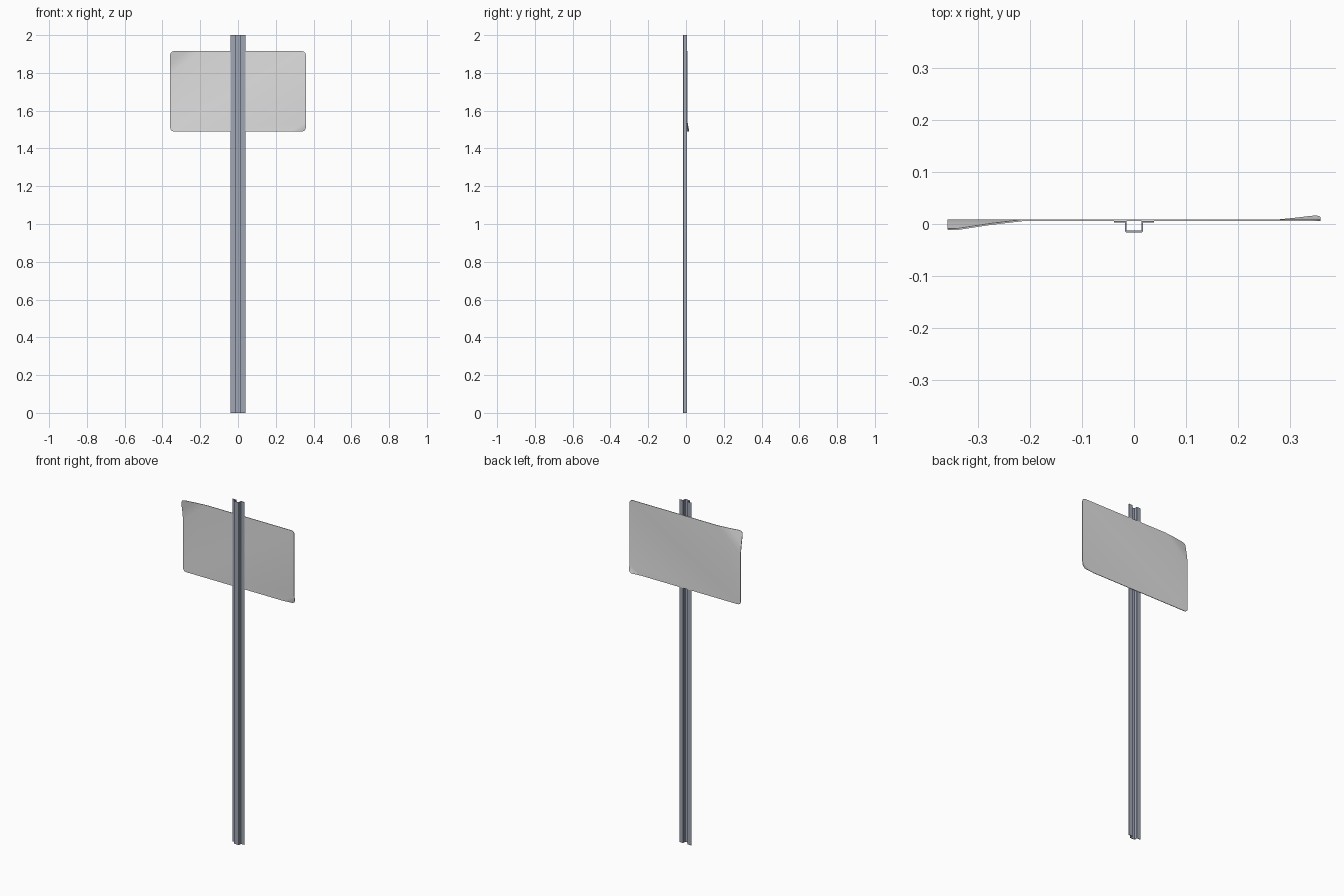
import bpy, bmesh, math
from mathutils import Vector

if "Cube" in bpy.data.objects:
    bpy.data.objects.remove(bpy.data.objects["Cube"])


def material(name, rgb):
    m = bpy.data.materials.new(name)
    m.diffuse_color = (*rgb, 1)
    m.use_nodes = True
    m.node_tree.nodes["Principled BSDF"].inputs["Base Color"].default_value = m.diffuse_color
    return m


def finish(bm, name, mat):
    bmesh.ops.recalc_face_normals(bm, faces=bm.faces[:])
    me = bpy.data.meshes.new(name)
    bm.to_mesh(me)
    bm.free()
    me.materials.append(mat)
    ob = bpy.data.objects.new(name, me)
    bpy.context.collection.objects.link(ob)
    return ob


def extrude(points, direction):
    bm = bmesh.new()
    face = bm.faces.new([bm.verts.new(p) for p in points])
    new = bmesh.ops.extrude_face_region(bm, geom=[face], use_keep_orig=True)
    verts = [v for v in new["geom"] if isinstance(v, bmesh.types.BMVert)]
    bmesh.ops.translate(bm, verts=verts, vec=direction)
    return bm


steel = material("galvanised steel", (0.35, 0.385, 0.46))
grey = material("sheet grey", (0.76, 0.76, 0.76))

# Post: hat-shaped channel, half profile mirrored in x
half = [(0.017, -0.014), (0.017, 0.003), (0.039, 0.003), (0.039, 0.006),
        (0.015, 0.006), (0.014, 0.005), (0.014, -0.012), (0.013, -0.013)]
profile = [(0.015, -0.016)] + half
profile += [(-x, y) for x, y in reversed(profile)]
finish(extrude([(x, y, 0) for x, y in profile], (0, 0, 2)), "post", steel)

# Sign plate: rounded rectangle
W, Z0, Z1, R, Y, T = 0.359, 1.49, 1.915, 0.02, 0.006, 0.003
outline = []
for i, (cx, cz) in enumerate([(W - R, Z1 - R), (R - W, Z1 - R),
                              (R - W, Z0 + R), (W - R, Z0 + R)]):
    for k in range(5):
        a = math.radians(90 * i + 22.5 * k)
        outline.append((cx + R * math.cos(a), Y, cz + R * math.sin(a)))
bm = extrude(outline, (0, T, 0))

# Bent corners: fold line through two edge points, tip offset in y
folds = [((-0.21, Z1), (-W, 1.79), (-W, Z1), -0.018),
         ((0.28, Z0), (W, 1.535), (W, Z0), 0.008)]
for p, q, tip, bend in folds:
    p, q, tip = (Vector((u[0], 0, u[1])) for u in (p, q, tip))
    n = (q - p).cross(Vector((0, 1, 0))).normalized()
    if n.dot(tip - p) < 0:
        n = -n
    reach = n.dot(tip - p)
    # soft crease made from two parallel cuts
    for f in (0, 0.45):
        bmesh.ops.bisect_plane(bm, geom=bm.verts[:] + bm.edges[:] + bm.faces[:],
                               plane_co=p + n * reach * f, plane_no=n)
    for v in bm.verts:
        t = n.dot(v.co - p) / reach
        if t > 0:
            v.co.y += bend * min(1.0, 1.15 * t ** 1.2)
plate = finish(bm, "sign_plate", grey)

# Smooth shading across the bends only
bpy.ops.object.select_all(action='DESELECT')
plate.select_set(True)
bpy.context.view_layer.objects.active = plate
bpy.ops.object.shade_smooth_by_angle(angle=math.radians(30))
